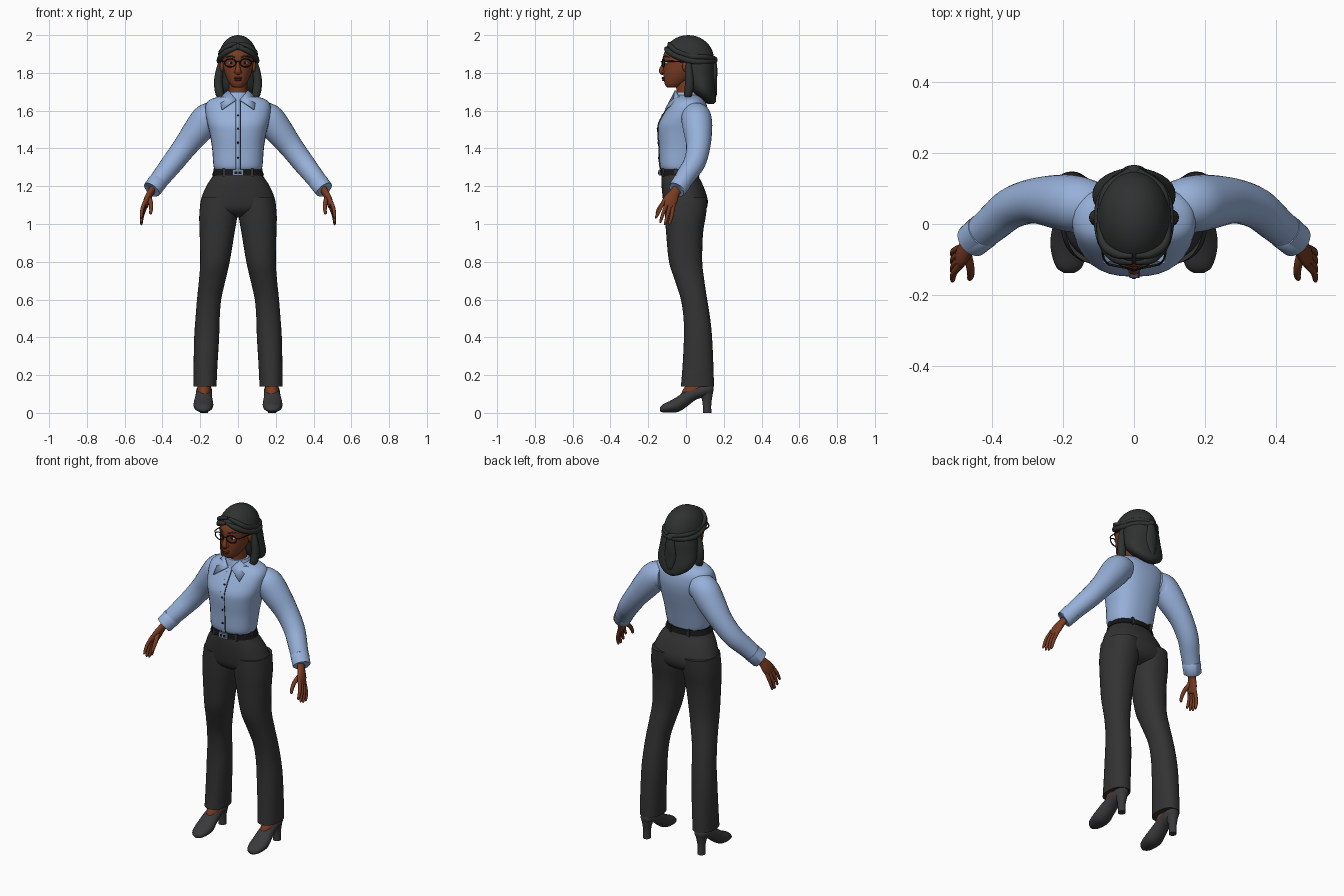
import bpy, bmesh, math
from mathutils import Vector, Matrix

X, Y, Z = Vector((1, 0, 0)), Vector((0, 1, 0)), Vector((0, 0, 1))
COLOURS = {"skin": (.19, .045, .016), "lips": (.13, .025, .014), "shirt_blue": (.31, .44, .70),
           "trouser_grey": (.033, .033, .033), "hair_black": (.029, .031, .031),
           "black": (.008, .008, .008), "eye_white": (.6, .57, .53),
           "buckle_steel": (.2, .27, .38), "shoe_grey": (.042, .042, .045)}
MATS = {}
for key, rgb in COLOURS.items():
    MATS[key] = bpy.data.materials.new(key)
    MATS[key].diffuse_color = (*rgb, 1)


def finish(name, bm, mat, mirror=False):
    bmesh.ops.recalc_face_normals(bm, faces=bm.faces[:])
    me = bpy.data.meshes.new(name)
    bm.to_mesh(me)
    bm.free()
    me.materials.append(MATS[mat])
    ob = bpy.data.objects.new(name, me)
    bpy.context.collection.objects.link(ob)
    if mirror:
        ob.modifiers.new("mirror", "MIRROR").use_mirror_merge = False
    return ob


def smooth_path(pts, sub):
    """Catmull-Rom interpolation of points with any number of components."""
    out = []
    for i in range(len(pts) - 1):
        p0, p1, p2, p3 = pts[max(i - 1, 0)], pts[i], pts[i + 1], pts[min(i + 2, len(pts) - 1)]
        for k in range(sub):
            t = k / sub
            out.append([.5 * (2 * b + (c - a) * t + (2 * a - 5 * b + 4 * c - d) * t * t
                              + (3 * b - a - 3 * c + d) * t ** 3)
                        for a, b, c, d in zip(p0, p1, p2, p3)])
    return out + [list(pts[-1])]


def tube(name, pts, mat, mirror=False, frame=None, ref=Y, n=24, power=2, sub=4):
    """Skin rings (x, y, z, ra, rb) with fixed ring axes, or perpendicular to the path."""
    rows = smooth_path([p if len(p) == 5 else (*p, p[3]) for p in pts], sub)
    bm, rings = bmesh.new(), []
    for i, (x, y, z, ra, rb) in enumerate(rows):
        if frame:
            a, b = frame
        else:
            t = Vector(rows[min(i + 1, len(rows) - 1)][:3]) - Vector(rows[max(i - 1, 0)][:3])
            a = t.cross(ref).normalized()
            b = a.cross(t).normalized()
        ring = []
        for k in range(n):
            c, s = math.cos(math.tau * k / n), math.sin(math.tau * k / n)
            u = math.copysign(abs(c) ** (2 / power), c) * max(ra, .001)
            v = math.copysign(abs(s) ** (2 / power), s) * max(rb, .001)
            ring.append(bm.verts.new(Vector((x, y, z)) + a * u + b * v))
        rings.append(ring)
    for r, q in zip(rings, rings[1:]):
        for k in range(n):
            bm.faces.new((r[k], r[(k + 1) % n], q[(k + 1) % n], q[k]))
    bm.faces.new(rings[0][::-1])
    bm.faces.new(rings[-1])
    return finish(name, bm, mat, mirror)


def stack(name, rows, mat, mirror=False, **kw):
    """Upright loft from rows of (z, centre x, half width, front y, back y)."""
    pts = [(cx, (f + b) / 2, z, rx, (b - f) / 2) for z, cx, rx, f, b in rows]
    return tube(name, pts, mat, mirror, frame=(X, Y), n=32, **kw)


def ball(name, loc, size, mat, mirror=False, cut=None):
    bm = bmesh.new()
    m = Matrix.Translation(loc) @ Matrix.Diagonal((*size, 1))
    bmesh.ops.create_uvsphere(bm, u_segments=32, v_segments=20, radius=1, matrix=m)
    if cut:
        g = bmesh.ops.bisect_plane(bm, geom=bm.verts[:] + bm.edges[:] + bm.faces[:],
                                   plane_co=cut[0], plane_no=cut[1], clear_inner=True)
        edges = [e for e in g["geom_cut"] if isinstance(e, bmesh.types.BMEdge)]
        bmesh.ops.edgeloop_fill(bm, edges=edges)
    return finish(name, bm, mat, mirror)


def box(name, loc, size, mat, mirror=False):
    bm = bmesh.new()
    bmesh.ops.create_cube(bm, size=1, matrix=Matrix.Translation(loc) @ Matrix.Diagonal((*size, 1)))
    return finish(name, bm, mat, mirror)


# Shirt body with placket and buttons
torso = [(1.285, 0, .12, -.127, .058), (1.31, 0, .13, -.139, .064), (1.40, 0, .137, -.142, .085),
         (1.48, 0, .15, -.148, .105), (1.53, 0, .162, -.145, .115), (1.58, 0, .172, -.12, .118),
         (1.63, 0, .172, -.088, .11), (1.66, 0, .145, -.066, .092), (1.68, 0, .08, -.055, .07),
         (1.688, 0, .04, -.03, .04)]
stack("shirt_body", torso, "shirt_blue", power=2.4)
tube("shirt_placket", [(0, f, z, .014, .004) for z, _, _, f, _ in torso[:8]], "shirt_blue",
     n=8, power=4)
tube("placket_seam", [(.014, f - .002, z, .0018) for z, _, _, f, _ in torso[:8]], "black", n=6)
for z, y in ((1.35, -.146), (1.43, -.149), (1.505, -.152), (1.575, -.128)):
    ball("shirt_button", (0, y, z), (.006, .003, .006), "black")

# Sleeves and cuffs
tube("sleeve", [(.11, .05, 1.57, .07), (.16, .055, 1.56, .08), (.21, .062, 1.50, .077),
                (.28, .065, 1.41, .064), (.345, .045, 1.325, .058), (.40, 0, 1.255, .052),
                (.45, -.042, 1.19, .046)], "shirt_blue", True)
tube("sleeve_cuff", [(.422, -.018, 1.227, .047), (.424, -.02, 1.224, .051),
                     (.456, -.047, 1.182, .049), (.457, -.048, 1.181, .044)],
     "shirt_blue", True, sub=1)

# Collar band and pointed flaps
tube("collar_band", [(0, .005, 1.64, .082, .078), (0, .003, 1.67, .073, .072),
                     (0, 0, 1.698, .06, .062)], "shirt_blue", frame=(X, Y))
bm = bmesh.new()
bm.faces.new([bm.verts.new(p) for p in ((.008, -.079, 1.655), (.05, -.053, 1.705),
                                        (.094, -.03, 1.665), (.084, -.107, 1.603))])
flap = finish("collar_flap", bm, "shirt_blue", True)
flap.modifiers.new("thickness", "SOLIDIFY").thickness = .007

# Trousers
stack("trouser_hips", [(1.29, 0, .118, -.125, .056), (1.25, 0, .136, -.13, .068),
                       (1.20, 0, .168, -.129, .092), (1.13, 0, .196, -.122, .115),
                       (1.08, 0, .195, -.11, .108), (1.05, 0, .14, -.08, .08),
                       (1.035, 0, .05, -.04, .04)], "trouser_grey", power=2.2)
stack("trouser_leg", [(1.14, .098, .096, -.114, .114), (1.05, .104, .101, -.112, .106),
                      (.95, .111, .092, -.105, .09), (.8, .122, .078, -.09, .086),
                      (.7, .137, .07, -.058, .097), (.6, .153, .064, -.027, .112),
                      (.5, .161, .064, -.013, .128), (.4, .166, .066, -.011, .138),
                      (.25, .172, .063, -.018, .145), (.14, .175, .061, -.027, .148)],
      "trouser_grey", True, power=2.2)

# Belt, loops and buckle
stack("belt", [(1.257, 0, .133, -.131, .066), (1.257, 0, .138, -.136, .071),
               (1.288, 0, .127, -.134, .066), (1.288, 0, .121, -.129, .06)],
      "black", sub=1, power=2.2)
for x, y in ((.075, -.118), (.125, -.055), (.06, .06)):
    box("belt_loop", (x, y, 1.272), (.012, .016, .042), "trouser_grey", True)
box("buckle", (0, -.139, 1.272), (.056, .009, .032), "buckle_steel")
box("buckle_slot", (0, -.144, 1.272), (.036, .003, .014), "black")
box("buckle_prong", (0, -.146, 1.272), (.006, .003, .026), "buckle_steel")

# Shoes, heels and bare insteps
tube("shoe", [(.183, -.138, .018, .014, .01), (.183, -.122, .024, .036, .021),
              (.183, -.08, .034, .05, .032), (.183, -.04, .048, .052, .042),
              (.182, 0, .075, .046, .045), (.18, .05, .106, .042, .038),
              (.179, .1, .12, .041, .034), (.179, .135, .126, .028, .027),
              (.179, .146, .126, .008, .01)], "shoe_grey", True, frame=(X, Z))
stack("shoe_heel", [(0, .181, .021, .09, .134), (.05, .181, .021, .088, .134),
                    (.09, .18, .028, .078, .14), (.125, .18, .036, .06, .146)],
      "shoe_grey", True)
stack("ankle", [(.08, .18, .034, -.03, .06), (.12, .18, .036, -.018, .1),
                (.16, .178, .034, .01, .1), (.2, .176, .034, .02, .1)], "skin", True)

# Hands with four fingers and a thumb
tube("palm", [(.44, -.034, 1.20, .026, .02), (.463, -.06, 1.165, .027, .018),
              (.48, -.08, 1.13, .037, .018), (.49, -.096, 1.10, .036, .015),
              (.493, -.1, 1.092, .028, .01)], "skin", True, ref=X)
side = Vector((0, -.85, .53))
for k, drop in ((-.028, .018), (-.010, .003), (.009, 0), (.027, .008)):
    p = [Vector((.487, -.09, 1.115)) + side * k, Vector((.507, -.107, 1.062)) + side * k * 1.3,
         Vector((.511, -.123, 1.008 + drop)) + side * k * 1.5]
    p.append(p[2] + Vector((-.002, -.003, -.006)))
    tube("finger", [(*q, r) for q, r in zip(p, (.0105, .0095, .007, .002))], "skin", True, n=12)
tube("thumb", [(.474, -.075, 1.145, .014), (.462, -.118, 1.112, .012), (.46, -.143, 1.08, .010),
               (.463, -.154, 1.056, .007), (.464, -.156, 1.051, .002)], "skin", True, n=12)

# Neck, head and face
stack("neck", [(1.62, 0, .055, -.05, .06), (1.70, 0, .047, -.05, .052),
               (1.78, 0, .047, -.06, .05)], "skin")
stack("head", [(1.722, 0, .016, -.092, -.055), (1.728, 0, .032, -.106, -.03),
               (1.75, 0, .049, -.115, .01), (1.78, 0, .064, -.118, .05),
               (1.81, 0, .074, -.119, .08), (1.85, 0, .081, -.119, .11),
               (1.885, 0, .083, -.121, .12), (1.92, 0, .08, -.108, .12),
               (1.96, 0, .058, -.07, .09)], "skin", power=2.15)
tube("nose", [(0, -.112, 1.868, .008, .008), (0, -.121, 1.84, .010, .010),
              (0, -.129, 1.815, .015, .014), (0, -.126, 1.801, .016, .012),
              (0, -.118, 1.795, .008, .006)], "skin", n=16)
ball("nostril_wing", (.013, -.121, 1.805), (.009, .01, .008), "skin", True)
ball("upper_lip", (0, -.117, 1.773), (.023, .012, .006), "lips")
ball("lower_lip", (0, -.115, 1.763), (.019, .012, .007), "lips")
ball("ear", (.084, .0, 1.835), (.011, .02, .03), "skin", True)
ball("eye", (.037, -.101, 1.853), (.016, .011, .008), "eye_white", True)
ball("iris", (.037, -.110, 1.853), (.007, .004, .007), "black", True)
tube("eyebrow", [(.016, -.121, 1.882, .003), (.04, -.112, 1.889, .004), (.064, -.088, 1.883, .002)],
     "hair_black", True, ref=Z, n=8)

# Glasses
rim = [(.041 + .03 * math.cos(a), -.126 + .012 * (math.cos(a) + 1) / 2,
        1.853 + .021 * math.sin(a), .0032) for a in [math.tau * i / 28 for i in range(29)]]
tube("glasses_rim", rim, "black", True, n=8, sub=1)
tube("glasses_bridge", [(-.012, -.127, 1.857, .003), (0, -.131, 1.861, .003),
                        (.012, -.127, 1.857, .003)], "black", ref=Z, n=8)
tube("glasses_temple", [(.07, -.114, 1.86, .003), (.086, -.095, 1.862, .003),
                        (.092, -.04, 1.86, .003), (.091, .01, 1.855, .003)],
     "black", True, ref=Z, n=8)

# Hair: crown, long back, side locks, swept strands and tied tail
ball("hair_crown", (0, .012, 1.873), (.103, .136, .127), "hair_black",
     cut=((0, -.1, 1.918), (0, .075, .13)))
tube("hair_back", [(0, .04, 1.91, .085, .09), (0, .058, 1.84, .104, .09),
                   (0, .07, 1.78, .112, .08), (0, .085, 1.72, .117, .07),
                   (0, .105, 1.68, .098, .053), (0, .125, 1.65, .058, .034),
                   (0, .132, 1.635, .02, .014)], "hair_black", frame=(X, Y), n=32)
tube("side_lock", [(.088, .015, 1.86, .014), (.098, .015, 1.81, .02), (.104, .018, 1.75, .023),
                   (.097, .012, 1.69, .022), (.082, .005, 1.66, .012), (.076, .002, 1.652, .003)],
     "hair_black", True, n=16)
for lift, r in ((0, .015), (.026, .013)):
    tube("swept_strand", [(.004, -.108 + lift * .7, 1.932 + lift, .007),
                          (.05, -.096 + lift * .5, 1.917 + lift, r),
                          (.088, -.05, 1.888 + lift, r), (.098 - lift * .3, .03, 1.862 + lift, r),
                          (.075, .1, 1.858 + lift, r), (.01, .146, 1.862 + lift * .6, r)],
         "hair_black", True, ref=Z, n=14)
ball("hair_knot", (0, .147, 1.868), (.022, .02, .02), "hair_black")
tube("hair_tail", [(0, .142, 1.875, .016), (0, .15, 1.82, .03, .016), (0, .148, 1.75, .036, .016),
                   (0, .15, 1.69, .022, .014), (0, .15, 1.66, .004)], "hair_black", n=16)

# Smooth shading with crisp edges kept
bpy.ops.object.select_all(action="SELECT")
bpy.context.view_layer.objects.active = bpy.context.selected_objects[0]
bpy.ops.object.shade_smooth_by_angle(angle=math.radians(45))
